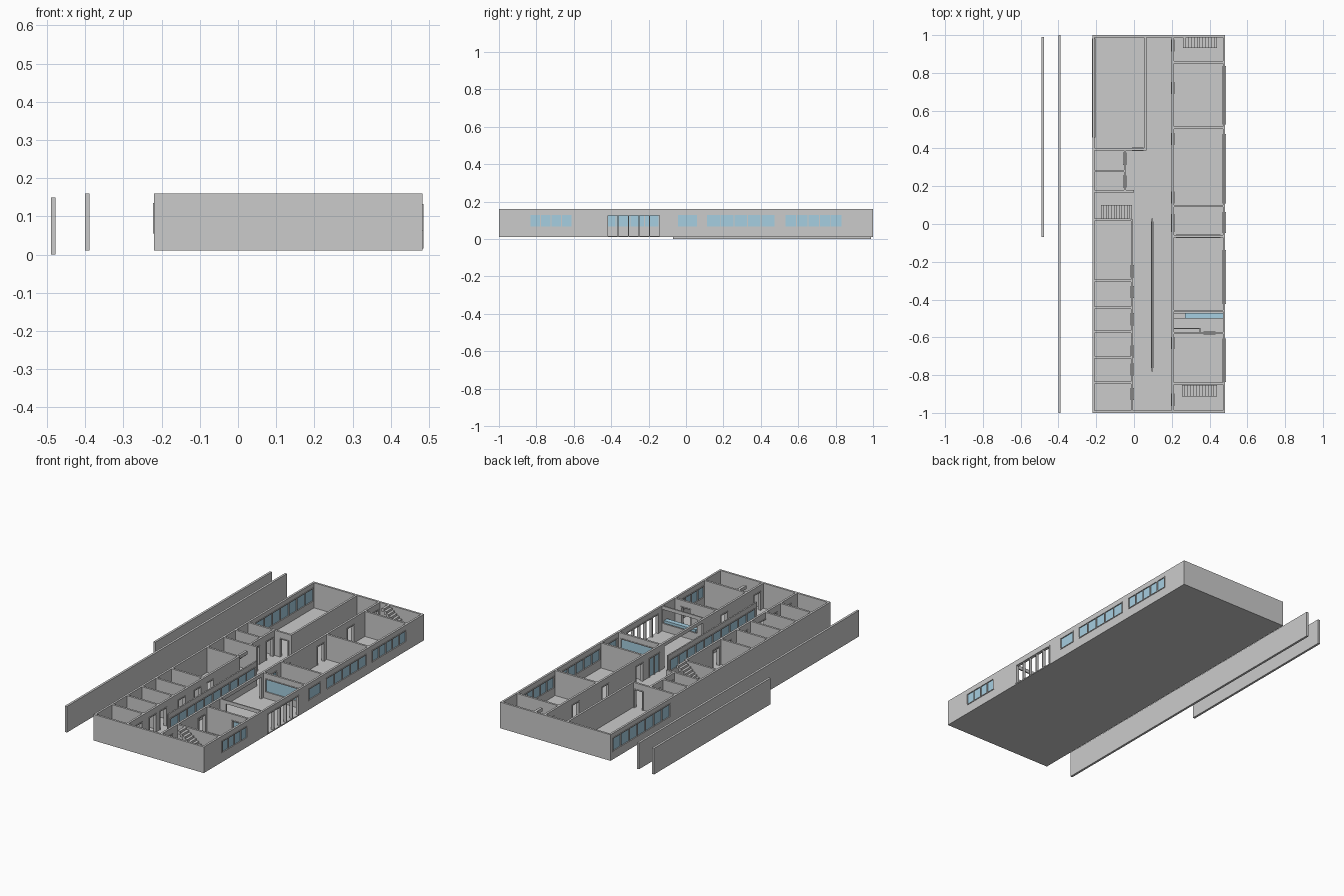
import bpy, bmesh
from mathutils import Matrix, Vector

if "Cube" in bpy.data.objects:
    bpy.data.objects.remove(bpy.data.objects["Cube"])

Z0, FLOOR, TOP, T = 0.01, 0.016, 0.16, 0.012

glass_mat = bpy.data.materials.new("glass_blue")
glass_mat.diffuse_color = (0.38, 0.62, 0.75, 1)
glass_mat.use_nodes = True
glass_mat.node_tree.nodes["Principled BSDF"].inputs["Base Color"].default_value = glass_mat.diffuse_color


def make(name, boxes, mat=None):
    """One object from a list of (x0, x1, y0, y1, z0, z1) boxes."""
    bm = bmesh.new()
    for x0, x1, y0, y1, z0, z1 in boxes:
        size = Vector((x1 - x0, y1 - y0, z1 - z0))
        mid = Vector((x0 + x1, y0 + y1, z0 + z1)) / 2
        bmesh.ops.create_cube(bm, size=1, matrix=Matrix.Translation(mid) @ Matrix.Diagonal(size).to_4x4())
    me = bpy.data.meshes.new(name)
    bm.to_mesh(me)
    bm.free()
    ob = bpy.data.objects.new(name, me)
    bpy.context.collection.objects.link(ob)
    if mat:
        me.materials.append(mat)
    return ob


def wall(name, axis, pos, a, b, openings=(), t=T, z0=Z0, z1=TOP):
    """Wall along an axis. Opening: (start, end, sill, head, kind, panes)."""
    def box(s, e, lo, hi, d=t):
        return ((s, e, pos - d / 2, pos + d / 2, lo, hi) if axis == "x"
                else (pos - d / 2, pos + d / 2, s, e, lo, hi))
    solid, frame, glass, at = [], [], [], a
    for s, e, lo, hi, kind, n in sorted(openings):
        solid.append(box(at, s, z0, z1))
        solid.append(box(s, e, hi, z1))
        if lo > z0:
            solid.append(box(s, e, z0, lo))
        at = e
        if kind != "open":
            w, d = 0.005, t + 0.006
            for i in range(n + 1):                       # jambs and mullions
                c = s + (e - s) * i / n
                frame.append(box(c - w / 2, c + w / 2, lo, hi, d))
            frame.append(box(s, e, hi - w, hi, d))
            if kind == "window":
                frame.append(box(s, e, lo, lo + w, d))
        if kind in ("window", "glass_door"):
            glass.append(box(s, e, lo, hi, t * 0.5))
    solid.append(box(at, b, z0, z1))
    make(name, solid)
    if frame:
        make(name + "_frames", frame)
    if glass:
        make(name + "_glazing", glass, glass_mat)


def door(c, w=0.06):
    return (c - w / 2, c + w / 2, FLOOR, 0.125, "door", 1)


def window(s, e, n, lo=0.062, hi=0.132):
    return (s, e, lo, hi, "window", n)


def stair(name, x_low, x_high, y0, y1, n=12):
    """Straight flight of steps with a stepped underside."""
    run, rise = (x_high - x_low) / n, (TOP - FLOOR) / n
    boxes = []
    for i in range(n):
        xa, xb = sorted((x_low + run * i, x_low + run * (i + 1)))
        z = FLOOR + rise * (i + 1)
        boxes.append((xa, xb, y0, y1, max(FLOOR, z - rise * 1.6), z))
    make(name, boxes)


# floor slab
make("floor_slab", [(-0.22, 0.483, -1, 1, Z0, FLOOR)])

# outer walls
wall("right_outer_wall", "y", 0.477, -1, 1, [
    window(-0.835, -0.61, 4),
    (-0.42, -0.14, FLOOR, 0.13, "door", 5),
    window(-0.045, 0.06, 1),
    window(0.11, 0.475, 5),
    window(0.53, 0.835, 5)])
wall("left_outer_wall", "y", -0.214, -1, 1, [window(0.46, 0.98, 7, 0.055, 0.135)])
wall("front_outer_wall", "x", -0.994, -0.208, 0.471)
wall("back_outer_wall", "x", 0.994, -0.208, 0.471)

# corridor wall of the right-hand rooms
wall("right_corridor_wall", "y", 0.205, -0.988, 0.988, [
    door(-0.93), door(-0.63), (-0.44, -0.09, FLOOR, 0.14, "open", 1),
    (-0.04, 0.05, FLOOR, 0.125, "glass_door", 2),
    door(0.14), door(0.45), door(0.72), door(0.945)])

# cross walls of the right-hand rooms
for i, y in enumerate((0.857, 0.51, 0.095, -0.577, -0.845)):
    wall(f"right_room_wall_{i}", "x", y, 0.211, 0.471, [door(0.40)] if i == 3 else ())
wall("hall_window_wall", "x", -0.065, 0.211, 0.471, [window(0.225, 0.455, 1, 0.05, 0.13)])
wall("reception_wall", "x", -0.46, 0.211, 0.471, [(0.25, 0.47, 0.06, 0.14, "open", 1)], t=0.008)

# reception counter and low partition behind it
make("reception_counter", [(0.27, 0.47, -0.50, -0.472, FLOOR, 0.07)], glass_mat)
make("reception_partition", [(0.211, 0.35, -0.556, -0.550, FLOOR, 0.10),
                             (0.347, 0.353, -0.571, -0.550, FLOOR, 0.10),
                             (0.211, 0.27, -0.50, -0.475, FLOOR, 0.06)])

# corridor wall and cross walls of the small left-hand rooms
wall("left_corridor_wall", "y", -0.01, -0.988, 0.025,
     [door(c) for c in (-0.25, -0.36, -0.505, -0.675, -0.77, -0.90)])
for i, y in enumerate((0.022, -0.30, -0.443, -0.57, -0.705, -0.84)):
    wall(f"left_room_wall_{i}", "x", y, -0.208, -0.016)

# large back left room and the two small rooms before it
wall("large_room_side_wall", "y", 0.06, 0.39, 0.988)
wall("large_room_front_wall", "x", 0.396, -0.208, 0.054, [door(0.02, 0.055)])
wall("small_rooms_side_wall", "y", -0.048, 0.18, 0.39, [door(0.225), door(0.345)])
wall("small_rooms_divider", "x", 0.28, -0.208, -0.054)
wall("stairwell_wall", "x", 0.174, -0.208, 0.0)

# glazed screen in the middle of the corridor
wall("corridor_screen", "y", 0.097, -0.78, 0.03, [window(-0.76, 0.01, 10)], t=0.008)

# three stairs
stair("main_stair", -0.175, -0.01, 0.03, 0.10)
stair("back_stair", 0.44, 0.26, 0.933, 0.988)
stair("front_stair", 0.44, 0.255, -0.913, -0.852)

# two free-standing walls on the left
make("long_boundary_wall", [(-0.401, -0.388, -1, 1, Z0, TOP)])
make("short_boundary_wall", [(-0.49, -0.477, -0.07, 0.99, 0, 0.15)])
